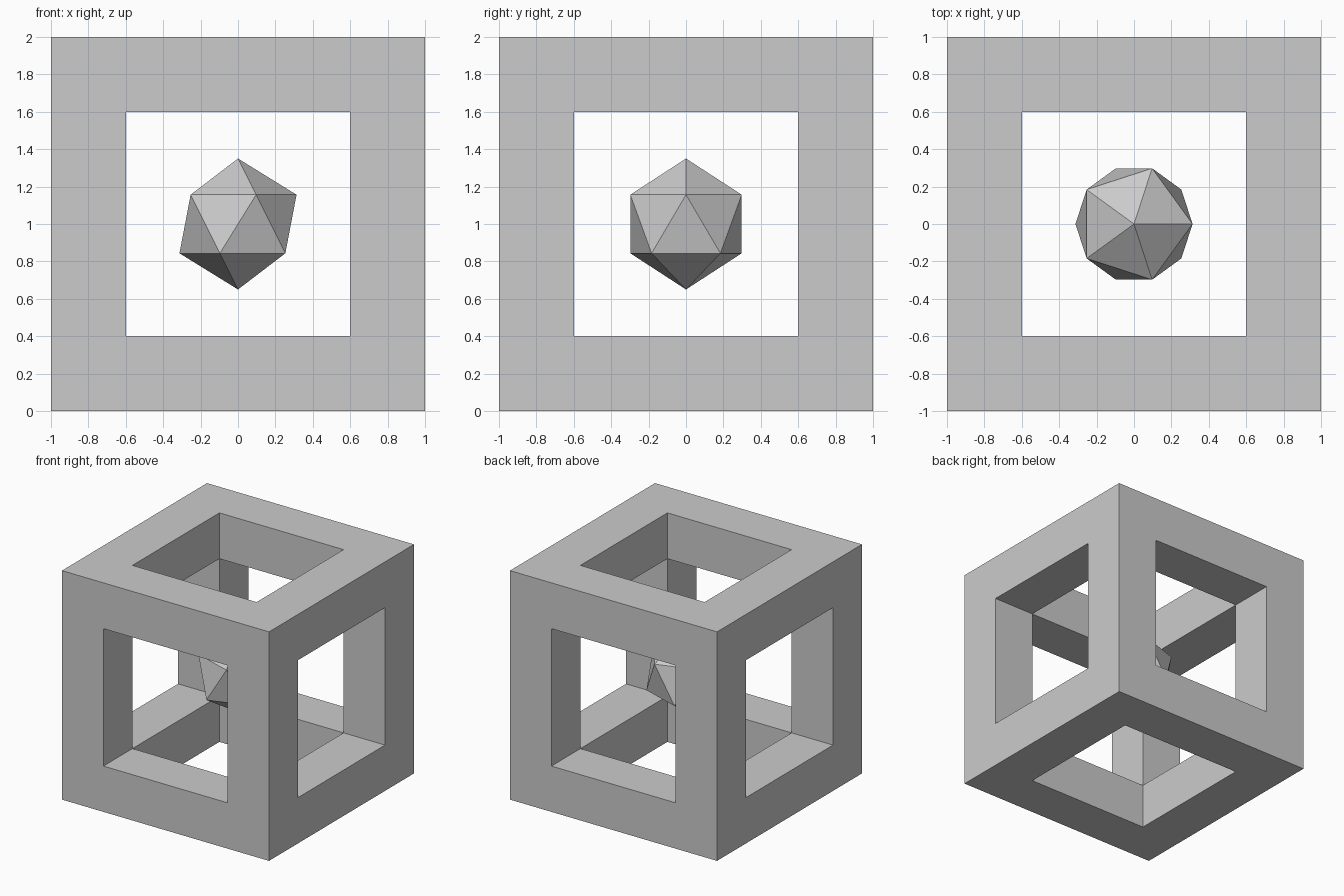
import bpy, bmesh
from mathutils import Matrix

if "Cube" in bpy.data.objects:
    bpy.data.objects.remove(bpy.data.objects["Cube"])

SIZE, BEAM = 2.0, 0.4
CENTER = (0, 0, SIZE / 2)


def add_object(name, bm):
    mesh = bpy.data.meshes.new(name)
    bm.to_mesh(mesh)
    bm.free()
    obj = bpy.data.objects.new(name, mesh)
    bpy.context.collection.objects.link(obj)
    obj.location = CENTER
    return obj


# Open cube frame: inset each side, push the panel inward, then open it up
bm = bmesh.new()
bmesh.ops.create_cube(bm, size=SIZE)
panels = bm.faces[:]
bmesh.ops.inset_individual(bm, faces=panels, thickness=BEAM, use_even_offset=True)
bmesh.ops.inset_individual(bm, faces=panels, thickness=0, depth=-BEAM)
bmesh.ops.delete(bm, geom=panels, context='FACES')
bmesh.ops.remove_doubles(bm, verts=bm.verts[:], dist=0.001)
bmesh.ops.recalc_face_normals(bm, faces=bm.faces[:])
add_object("cube_frame", bm)

# Floating icosahedron in the middle
bm = bmesh.new()
bmesh.ops.create_icosphere(bm, subdivisions=1, radius=0.35, matrix=Matrix())
add_object("core_icosahedron", bm)
